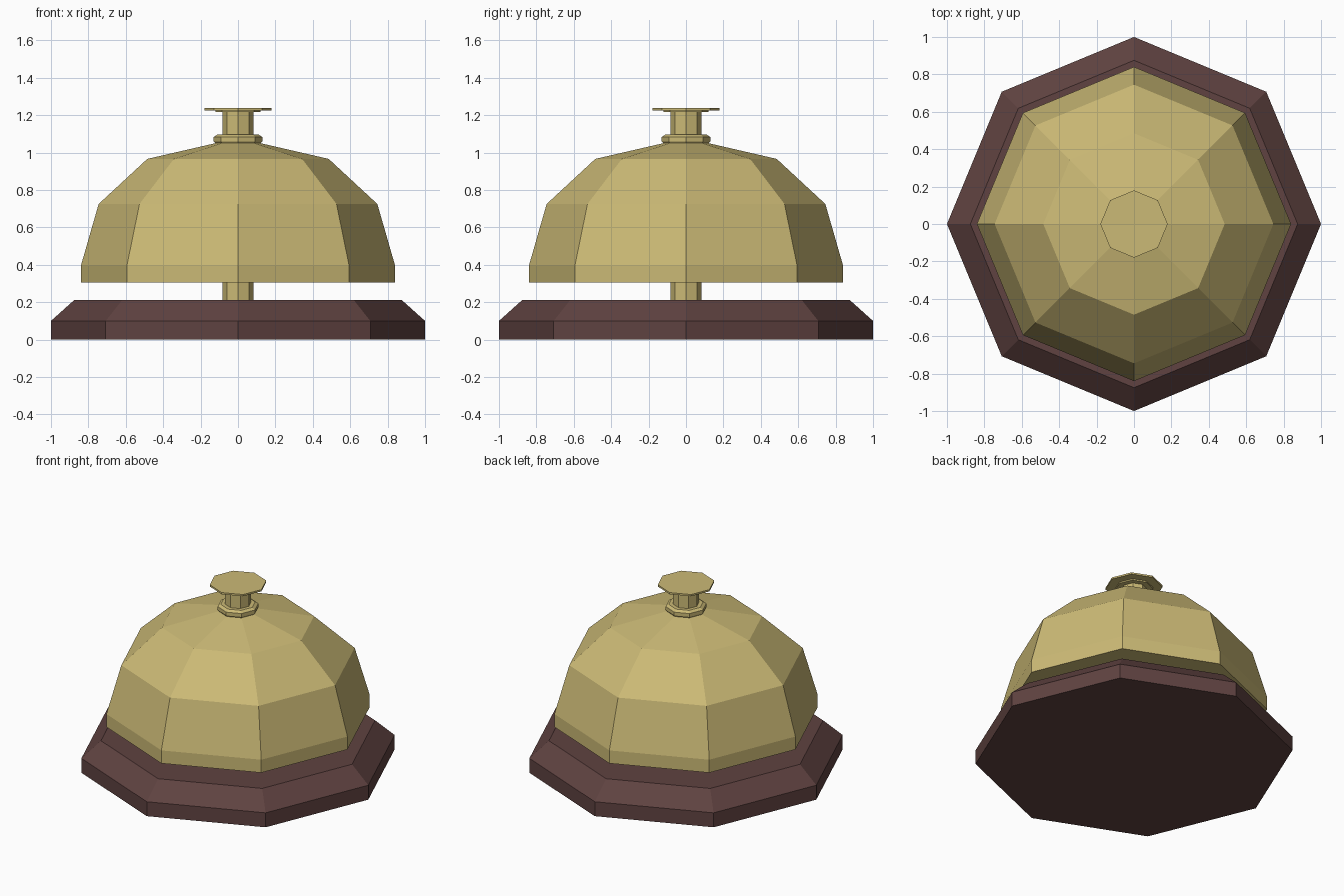
import bpy, bmesh
from math import cos, sin, pi

if "Cube" in bpy.data.objects:
    bpy.data.objects.remove(bpy.data.objects["Cube"])

SIDES = 8

def material(name, color):
    m = bpy.data.materials.new(name)
    m.diffuse_color = (*color, 1)
    m.use_nodes = True
    m.node_tree.nodes["Principled BSDF"].inputs["Base Color"].default_value = m.diffuse_color
    return m

wood = material("dark_wood", (0.115, 0.055, 0.052))
brass = material("brass", (0.60, 0.49, 0.18))

def lathe(name, profile, mat):
    """Closed octagonal solid from (radius, z) points, bottom to top."""
    bm = bmesh.new()
    rings = []
    for r, z in profile:
        if r == 0:
            rings.append([bm.verts.new((0, 0, z))] * SIDES)
        else:
            rings.append([bm.verts.new((r * cos(2 * pi * i / SIDES),
                                        r * sin(2 * pi * i / SIDES), z))
                          for i in range(SIDES)])
    bm.faces.new(rings[0][::-1])
    for a, b in zip(rings, rings[1:]):
        for i in range(SIDES):
            j = (i + 1) % SIDES
            bm.faces.new([a[i], a[j], b[i]] if b[0] is b[1] else [a[i], a[j], b[j], b[i]])
    if profile[-1][0] > 0:
        bm.faces.new(rings[-1])
    mesh = bpy.data.meshes.new(name)
    bm.to_mesh(mesh)
    bm.free()
    mesh.materials.append(mat)
    ob = bpy.data.objects.new(name, mesh)
    bpy.context.collection.objects.link(ob)
    return ob

# Wooden base with a sloped shoulder
lathe("base", [(1, 0), (1, 0.10), (0.875, 0.212)], wood)
# Faceted bell
lathe("bell", [(0.84, 0.305), (0.84, 0.395), (0.745, 0.725), (0.485, 0.966), (0, 1.078)], brass)
# Lower post, under the bell
lathe("post", [(0.083, 0.20), (0.083, 0.32)], brass)
# Collar where the plunger leaves the bell
lathe("collar", [(0.115, 1.04), (0.13, 1.06), (0.13, 1.083), (0.11, 1.096)], brass)
# Plunger stem and push button
lathe("plunger", [(0.083, 1.05), (0.083, 1.22)], brass)
lathe("button", [(0.12, 1.217), (0.12, 1.226), (0.18, 1.226), (0.18, 1.238)], brass)
